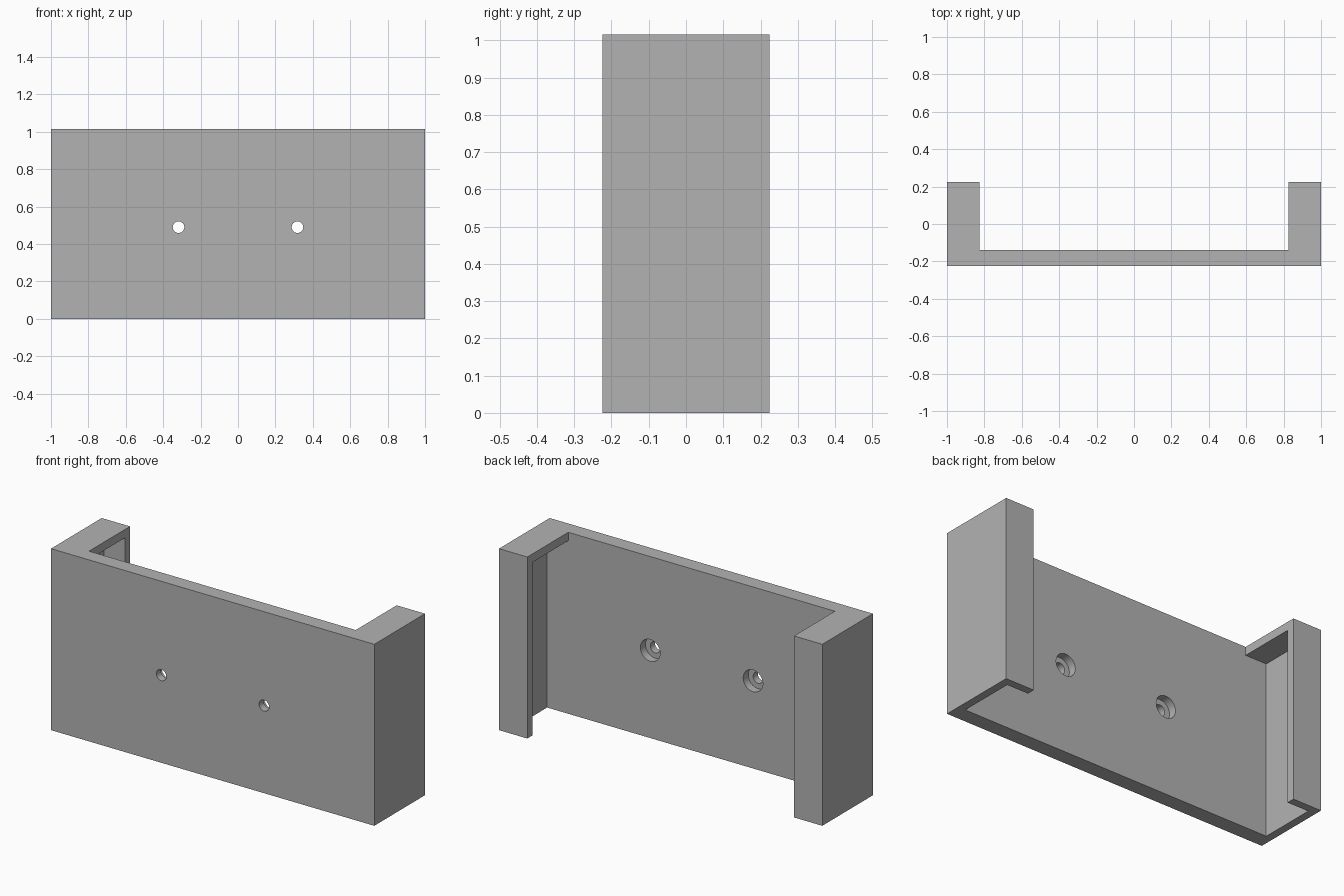
import bpy, bmesh, math
from mathutils import Matrix, Vector

cube = bpy.data.objects.get("Cube")
if cube:
    bpy.data.objects.remove(cube, do_unlink=True)

HEIGHT = 1.015
FRONT, BACK = -0.224, 0.224
PLATE_BACK = -0.138      # rear face of the plate
ARM_IN = 0.825           # inner side of the arms
WALL = 0.044             # thickness of arm walls, lips and caps
HOLE_X, HOLE_Z = 0.318, 0.49

grey = bpy.data.materials.new("plain grey")
grey.use_nodes = True
colour = (0.45, 0.45, 0.45, 1)
grey.diffuse_color = colour
grey.node_tree.nodes["Principled BSDF"].inputs["Base Color"].default_value = colour


def make_object(name, bm):
    bmesh.ops.recalc_face_normals(bm, faces=bm.faces)
    mesh = bpy.data.meshes.new(name)
    bm.to_mesh(mesh)
    bm.free()
    mesh.materials.append(grey)
    obj = bpy.data.objects.new(name, mesh)
    bpy.context.collection.objects.link(obj)
    return obj


def prism(name, points, z0, z1):
    bm = bmesh.new()
    face = bm.faces.new([bm.verts.new((x, y, z0)) for x, y in points])
    top = bmesh.ops.extrude_face_region(bm, geom=[face])["geom"]
    verts = [v for v in top if isinstance(v, bmesh.types.BMVert)]
    bmesh.ops.translate(bm, verts=verts, vec=(0, 0, z1 - z0))
    return make_object(name, bm)


def drill(name, x, radius, y0, y1):
    bm = bmesh.new()
    place = Matrix.Translation((x, (y0 + y1) / 2, HOLE_Z)) @ Matrix.Rotation(math.pi / 2, 4, "X")
    bmesh.ops.create_cone(bm, cap_ends=True, segments=32, radius1=radius,
                          radius2=radius, depth=y1 - y0, matrix=place)
    return make_object(name, bm)


def cut(target, cutter):
    mod = target.modifiers.new("cut", "BOOLEAN")
    mod.operation = "DIFFERENCE"
    mod.solver = "EXACT"
    mod.object = cutter
    bpy.context.view_layer.objects.active = target
    bpy.ops.object.modifier_apply(modifier=mod.name)
    bpy.data.objects.remove(cutter, do_unlink=True)


# U-shaped body: plate with an arm at each end
half = [(1, FRONT), (1, BACK), (ARM_IN, BACK), (ARM_IN, PLATE_BACK)]
body = prism("wall_bracket", half + [(-x, y) for x, y in reversed(half)], 0, HEIGHT)

for side in (-1, 1):
    # Channel in the arm, open inward and below, closed by a cap on top
    x0, x1 = side * (ARM_IN - 0.05), side * (1 - WALL)
    y0, y1 = PLATE_BACK, BACK - WALL
    cut(body, prism("channel_cutter", [(x0, y0), (x1, y0), (x1, y1), (x0, y1)],
                    -0.1, HEIGHT - WALL - 0.003))
    # Screw hole with a counterbore at the rear
    cut(body, drill("hole_cutter", side * HOLE_X, 0.031, FRONT - 0.1, PLATE_BACK + 0.1))
    cut(body, drill("counterbore_cutter", side * HOLE_X, 0.061,
                    PLATE_BACK - 0.045, PLATE_BACK + 0.1))

# Smooth hole walls, sharp edges elsewhere
bpy.ops.object.select_all(action="DESELECT")
body.select_set(True)
bpy.context.view_layer.objects.active = body
bpy.ops.object.shade_smooth_by_angle(angle=math.radians(30))
